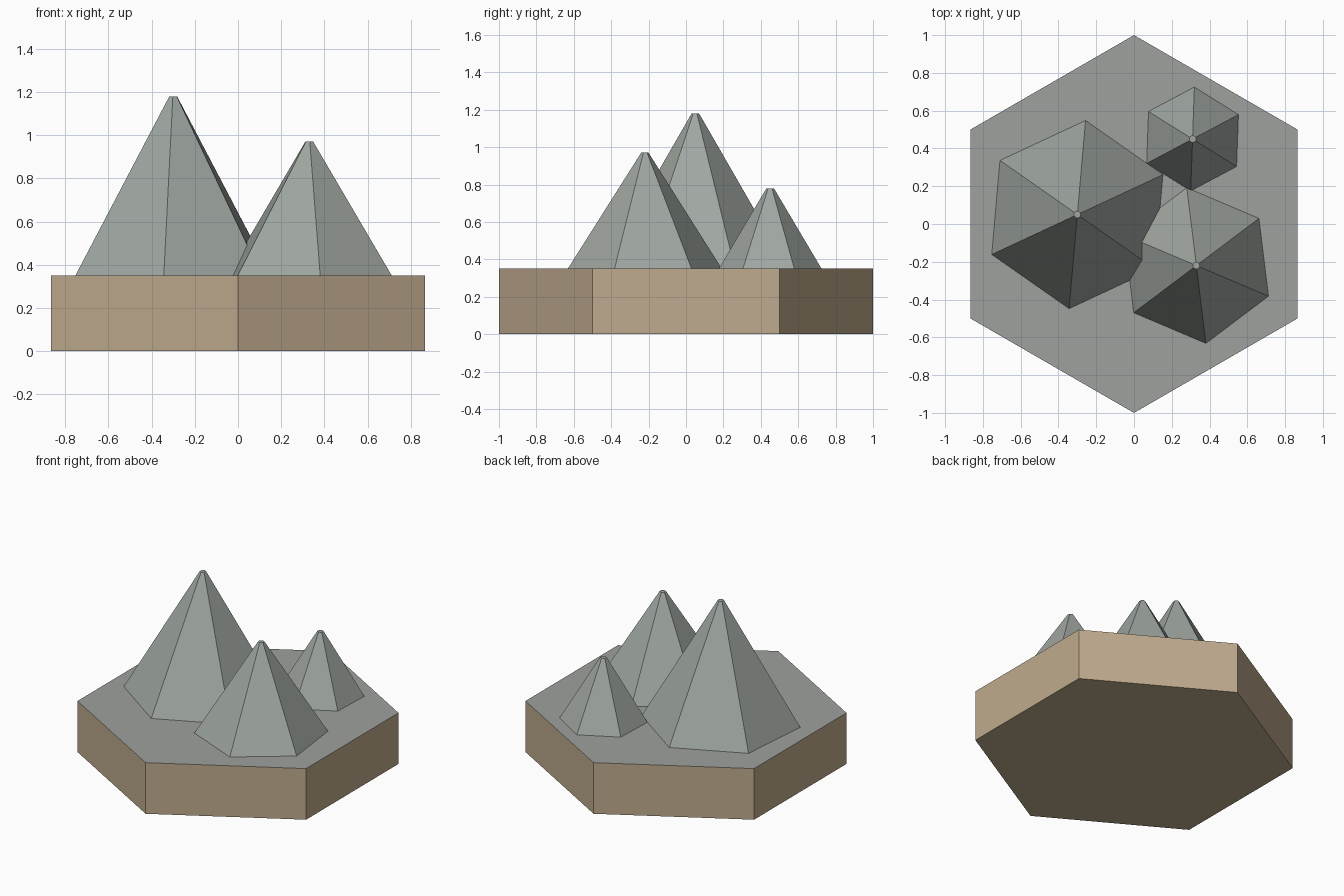
import bpy, bmesh, math

if "Cube" in bpy.data.objects:
    bpy.data.objects.remove(bpy.data.objects["Cube"])


def material(name, rgb):
    """Flat colour from 0-255 sRGB values."""
    mat = bpy.data.materials.new(name)
    lin = [((c / 255 + 0.055) / 1.055) ** 2.4 for c in rgb]
    mat.diffuse_color = (*lin, 1.0)
    mat.use_nodes = True
    mat.node_tree.nodes["Principled BSDF"].inputs["Base Color"].default_value = mat.diffuse_color
    return mat


earth = material("tan earth", (191, 171, 142))
ground = material("grey ground", (159, 161, 157))
rock = material("grey rock", (159, 166, 160))


def frustum(name, x, y, z0, z1, r0, r1, turn, mats, bottom=True):
    """Six-sided prism or cut-off pyramid; the last material goes on the flat top."""
    bm = bmesh.new()
    rings = []
    for r, z in ((r0, z0), (r1, z1)):
        ring = []
        for i in range(6):
            a = math.radians(turn + 60 * i)
            ring.append(bm.verts.new((x + r * math.cos(a), y + r * math.sin(a), z)))
        rings.append(ring)
    low, high = rings
    for i in range(6):
        j = (i + 1) % 6
        bm.faces.new((low[i], low[j], high[j], high[i]))
    bm.faces.new(high).material_index = len(mats) - 1
    if bottom:
        bm.faces.new(low[::-1])
    mesh = bpy.data.meshes.new(name)
    bm.to_mesh(mesh)
    bm.free()
    for m in mats:
        mesh.materials.append(m)
    obj = bpy.data.objects.new(name, mesh)
    bpy.context.collection.objects.link(obj)
    return obj


# Hexagonal ground tile: earth sides, grey top
TOP = 0.35
frustum("ground_tile", 0, 0, 0, TOP, 1, 1, 30, [earth, ground])

# Three rocky peaks: x, y, summit height, foot radius, turn in degrees
peaks = {
    "large_peak": (-0.30, 0.05, 1.18, 0.50, 25),
    "medium_peak": (0.33, -0.22, 0.97, 0.415, 37),
    "small_peak": (0.31, 0.45, 0.78, 0.275, 28),
}
for name, (x, y, z, r, turn) in peaks.items():
    frustum(name, x, y, TOP, z, r, 0.02, turn, [rock], bottom=False)
